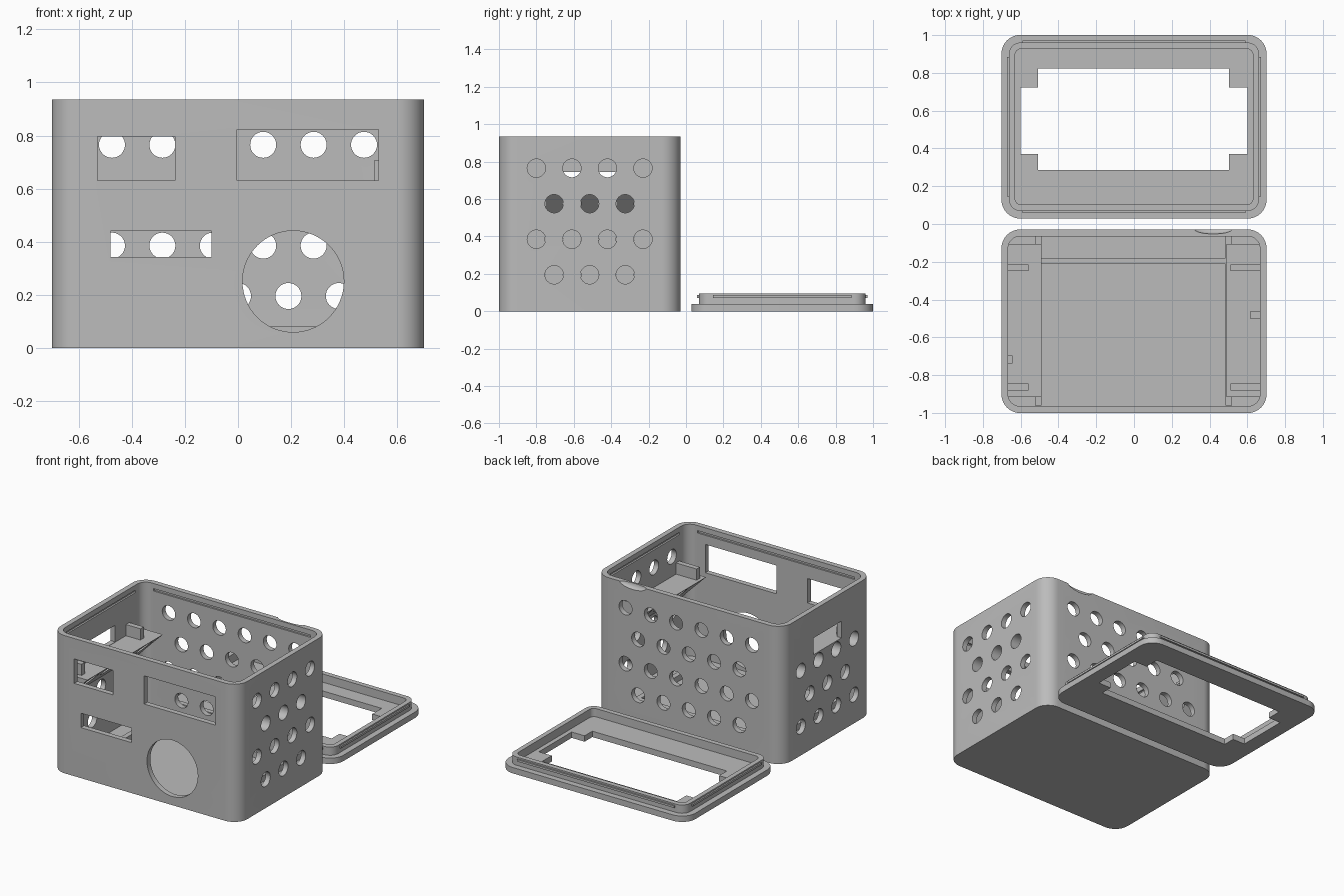
import bpy, bmesh, math
from mathutils import Matrix, Vector

if "Cube" in bpy.data.objects:
    bpy.data.objects.remove(bpy.data.objects["Cube"])

grey = bpy.data.materials.new("plain_grey")
grey.diffuse_color = (0.5, 0.5, 0.5, 1)
grey.use_nodes = True
grey.node_tree.nodes["Principled BSDF"].inputs["Base Color"].default_value = grey.diffuse_color
CY = -0.515          # centre line of the box
LY = 0.515           # centre line of the lid
TOP = 0.935


def finish(bm, name):
    bmesh.ops.recalc_face_normals(bm, faces=bm.faces)
    mesh = bpy.data.meshes.new(name)
    bm.to_mesh(mesh)
    bm.free()
    mesh.materials.append(grey)
    ob = bpy.data.objects.new(name, mesh)
    bpy.context.collection.objects.link(ob)
    return ob


def extrude(bm, points, vec):
    face = bm.faces.new([bm.verts.new(p) for p in points])
    new = bmesh.ops.extrude_face_region(bm, geom=[face])["geom"]
    bmesh.ops.translate(bm, vec=vec, verts=[v for v in new if isinstance(v, bmesh.types.BMVert)])


def add_box(bm, x0, x1, y0, y1, z0, z1):
    extrude(bm, [(x0, y0, z0), (x1, y0, z0), (x1, y1, z0), (x0, y1, z0)], (0, 0, z1 - z0))


def box(name, *lim):
    bm = bmesh.new()
    add_box(bm, *lim)
    return finish(bm, name)


def rounded(name, hx, hy, cy, r, z0, z1, seg=10):
    """Upright prism with a rounded rectangular outline."""
    pts = []
    for k, (sx, sy) in enumerate([(1, 1), (-1, 1), (-1, -1), (1, -1)]):
        for i in range(seg + 1):
            a = math.pi / 2 * (k + i / seg)
            pts.append((sx * (hx - r) + r * math.cos(a), cy + sy * (hy - r) + r * math.sin(a), z0))
    bm = bmesh.new()
    extrude(bm, pts, (0, 0, z1 - z0))
    return finish(bm, name)


def add_rod(bm, centre, axis, r, length, seg=32):
    rot = Vector((0, 0, 1)).rotation_difference(Vector(axis)).to_matrix().to_4x4()
    bmesh.ops.create_cone(bm, cap_ends=True, segments=seg, radius1=r, radius2=r, depth=length,
                          matrix=Matrix.Translation(centre) @ rot)


def cut(ob, *cutters):
    for c in cutters:
        m = ob.modifiers.new("cut", 'BOOLEAN')
        m.operation, m.solver, m.object = 'DIFFERENCE', 'EXACT', c
    deps = bpy.context.evaluated_depsgraph_get()
    mesh = bpy.data.meshes.new_from_object(ob.evaluated_get(deps))
    ob.modifiers.clear()
    ob.data = mesh


def remove(*obs):
    for o in obs:
        bpy.data.objects.remove(o)


# ventilation holes, staggered row by row
ROWS = [0.195, 0.385, 0.575, 0.765]


def row(n, pitch=0.19):
    return [(i - (n - 1) / 2) * pitch for i in range(n)]


bm = bmesh.new()
for i, z in enumerate(ROWS):
    for x in row(6 if i % 2 else 5):
        add_rod(bm, (x, -0.04, z), (0, 1, 0), 0.049, 0.1)
back_holes = finish(bm, "back_holes")

bm = bmesh.new()
for i, z in enumerate(ROWS):
    for y in row(4 if i % 2 else 3):
        add_rod(bm, (0.6, CY + y, z), (1, 0, 0), 0.049, 0.36)
    if i < 3:
        for y in row(3 if i % 2 else 4):
            add_rod(bm, (-0.6, CY + y, z), (1, 0, 0), 0.049, 0.36)
side_holes = finish(bm, "side_holes")

# front windows, round opening and the slot in the left wall
bm = bmesh.new()
for x0, x1, z0, z1 in [(-0.53, -0.237, 0.63, 0.796), (-0.004, 0.53, 0.63, 0.822),
                       (-0.48, -0.1, 0.343, 0.441)]:
    add_box(bm, x0, x1, -1.05, -0.94, z0, z1)
add_rod(bm, (0.208, -0.99, 0.25), (0, 1, 0), 0.191, 0.1, 64)
add_box(bm, -0.75, -0.655, -0.665, -0.365, 0.632, 0.745)
windows = finish(bm, "windows")

# snap grooves near the rim, inside all four walls
bm = bmesh.new()
for s in (-1, 1):
    add_box(bm, -0.59, 0.59, CY + s * 0.45 - 0.012, CY + s * 0.45 + 0.012, 0.884, 0.9)
    add_box(bm, s * 0.667 - 0.012, s * 0.667 + 0.012, CY - 0.37, CY + 0.37, 0.884, 0.9)
grooves = finish(bm, "grooves")

# shallow finger notch in the back rim
bm = bmesh.new()
bmesh.ops.create_uvsphere(bm, u_segments=32, v_segments=16, radius=1,
                          matrix=Matrix.Translation((0.42, -0.028, TOP + 0.003))
                          @ Matrix.Diagonal((0.1, 0.025, 0.035, 1)))
notch = finish(bm, "notch")

# case
case = rounded("case", 0.702, 0.486, CY, 0.1, 0, TOP)
cavity = rounded("cavity", 0.667, 0.45, CY, 0.065, 0.04, 1.1)
cut(case, cavity, back_holes, side_holes, windows, grooves, notch)

# shelves with sloping undersides, each carrying two stops and a small peg
for side, s, block_in in (("left", -1, 0.558), ("right", 1, 0.512)):
    bm = bmesh.new()
    extrude(bm, [(s * 0.49, -0.915, 0.63), (s * 0.68, -0.915, 0.63), (s * 0.68, -0.915, 0.44)],
            (0, 0.81, 0))
    shelf = finish(bm, side + "_shelf")
    cut(shelf, side_holes)
    for n, y in (("front", -0.863), ("back", -0.232)):
        box(f"{side}_{n}_stop", *sorted((s * block_in, s * 0.67)), y - 0.018, y + 0.018, 0.625, 0.706)
box("left_peg", -0.67, -0.643, -0.738, -0.695, 0.625, 0.68)
box("right_peg", 0.617, 0.67, -0.503, -0.46, 0.625, 0.68)

# low ribs on the floor
box("left_floor_rib", -0.524, -0.49, -0.96, -0.062, 0.035, 0.08)
box("right_floor_rib", 0.484, 0.518, -0.96, -0.062, 0.035, 0.08)
box("cross_floor_rib", -0.495, 0.49, -0.213, -0.18, 0.035, 0.08)

# lid plate with a stepped opening
lid = rounded("lid_plate", 0.702, 0.486, LY, 0.1, 0, 0.04)
bm = bmesh.new()
extrude(bm, [(-0.6, 0.37, -0.1), (-0.508, 0.37, -0.1), (-0.508, 0.287, -0.1), (0.503, 0.287, -0.1),
             (0.503, 0.37, -0.1), (0.6, 0.37, -0.1), (0.6, 0.722, -0.1), (0.503, 0.722, -0.1),
             (0.503, 0.823, -0.1), (-0.508, 0.823, -0.1), (-0.508, 0.722, -0.1), (-0.6, 0.722, -0.1)],
        (0, 0, 0.3))
opening = finish(bm, "opening")
cut(lid, opening)

# lid lip and its snap ridges
lip = rounded("lid_lip", 0.662, 0.446, LY, 0.062, 0.038, 0.096)
lip_core = rounded("lip_core", 0.63, 0.412, LY, 0.032, 0, 0.2)
cut(lip, lip_core)
bm = bmesh.new()
for s in (-1, 1):
    y, x = LY + s * 0.446, s * 0.662
    add_box(bm, -0.59, 0.59, y - 0.01, y + 0.01, 0.072, 0.086)
    add_box(bm, x - 0.01, x + 0.01, LY - 0.37, LY + 0.37, 0.072, 0.086)
finish(bm, "lid_snap_ridges")

remove(back_holes, side_holes, windows, grooves, notch, cavity, opening, lip_core)

# smooth rounded corners, crisp edges
for ob in bpy.context.collection.objects:
    ob.select_set(True)
    bpy.context.view_layer.objects.active = ob
bpy.ops.object.shade_smooth_by_angle(angle=math.radians(30))
